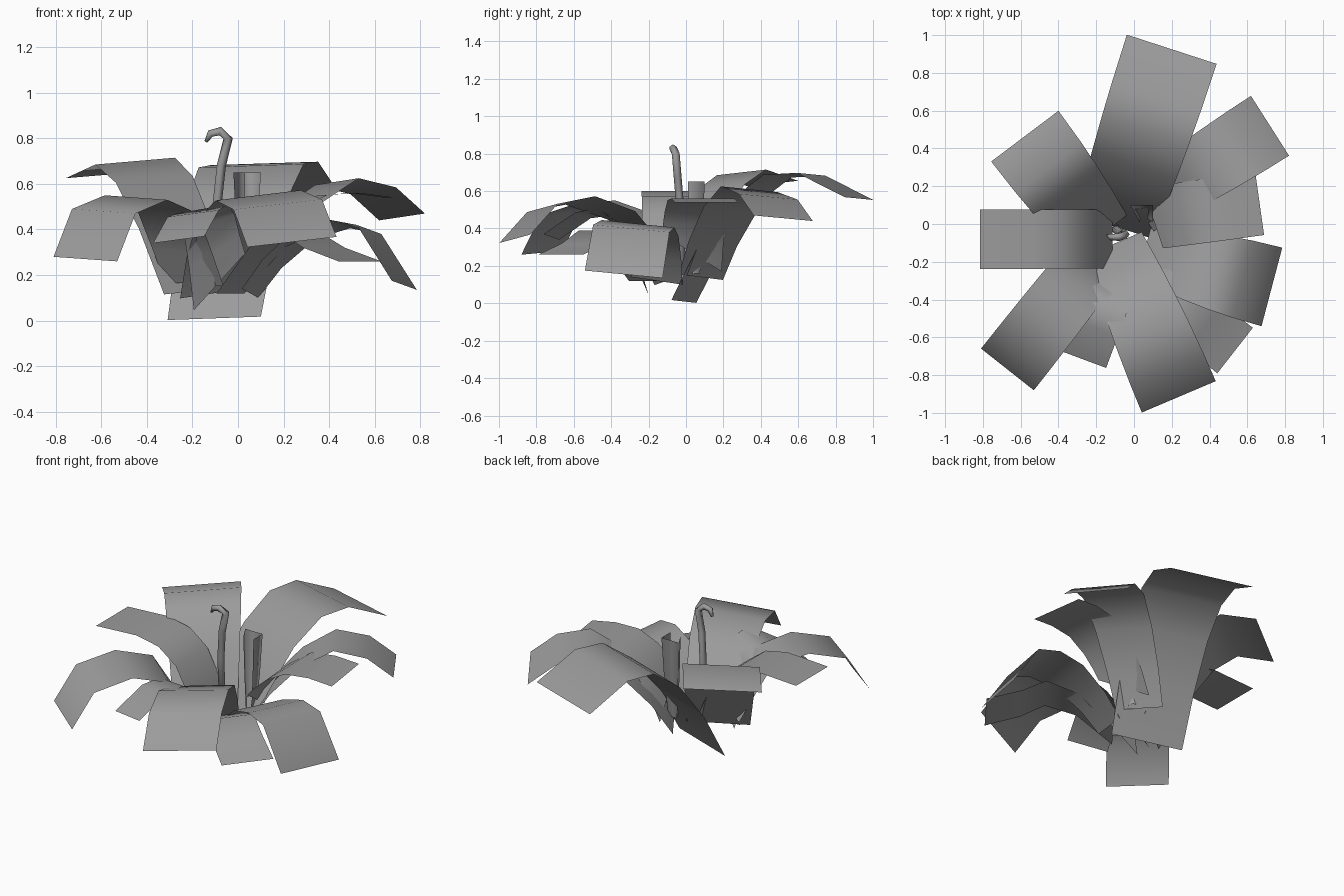
import bpy
from math import cos, sin, radians
from mathutils import Vector

if "Cube" in bpy.data.objects:
    bpy.data.objects.remove(bpy.data.objects["Cube"])

grey = bpy.data.materials.new("dark_grey")
grey.diffuse_color = (.33, .33, .33, 1)
grey.use_nodes = True
grey.node_tree.nodes["Principled BSDF"].inputs["Base Color"].default_value = grey.diffuse_color


def make_object(name, verts, faces):
    mesh = bpy.data.meshes.new(name)
    mesh.from_pydata(verts, [], faces)
    mesh.materials.append(grey)
    mesh.update()
    for p in mesh.polygons:
        p.use_smooth = True
    ob = bpy.data.objects.new(name, mesh)
    bpy.context.collection.objects.link(ob)
    return ob


def leaf(name, azimuth, tip, width, base_width, tilt, profile, base_tilt=None, skew=0):
    """Arching sheet: profile lists (distance back from tip, height).
    base_tilt and skew twist the foot of the sheet."""
    a = radians(azimuth)
    along, side = Vector((cos(a), sin(a), 0)), Vector((-sin(a), cos(a), 0))
    reach = profile[-1][0]
    base_tilt = tilt if base_tilt is None else base_tilt
    verts = []
    for d, z in profile:
        t = d / reach
        half = (width + (base_width - width) * t * t) / 2
        lift = tilt + (base_tilt - tilt) * t ** 6
        for s in (1, -1):
            p = Vector((tip[0], tip[1], 0)) - along * (d + s * skew * t ** 4) + side * half * s
            verts.append((p.x, p.y, max(0, z + s * lift / 2)))
    faces = [(2 * i, 2 * i + 1, 2 * i + 3, 2 * i + 2) for i in range(len(profile) - 1)]
    return make_object(name, verts, faces)


# Arching leaves around the crown
leaf("leaf_back", 72, (.20, .925), .50, .43, -.015,
     [(0, .56), (.27, .69), (.46, .68), (.65, .54), (.83, .30), (.985, .01)])
leaf("leaf_back_right", 32.5, (.72, .52), .375, .28, -.03,
     [(0, .455), (.15, .57), (.34, .61), (.53, .50), (.70, .32), (.82, .14)])
leaf("leaf_right", 8, (.665, .11), .34, .33, 0,
     [(0, .54), (.15, .56), (.30, .55), (.43, .47), (.52, .36), (.57, .27)],
     base_tilt=-.20, skew=.03)
leaf("leaf_right_front", -14.8, (.73, -.333), .43, .28, -.04,
     [(0, .155), (.16, .40), (.30, .425), (.45, .38), (.60, .25), (.70, .12)])
leaf("leaf_front_right_small", -38, (.535, -.67), .306, .20, 0,
     [(0, .26), (.20, .32), (.34, .39), (.52, .32), (.72, .12)])
leaf("leaf_front", -67, (.237, -.915), .425, .32, .045,
     [(0, .345), (.16, .51), (.38, .55), (.62, .47), (.78, .30), (.88, .12)])
leaf("leaf_front_left_small", 249.5, (-.26, -.72), .24, .24, .03,
     [(0, .355), (.18, .47), (.30, .49), (.38, .43), (.45, .30), (.51, .17)],
     base_tilt=.25)
leaf("leaf_front_left", 231.7, (-.67, -.77), .356, .33, -.02,
     [(0, .27), (.13, .48), (.36, .54), (.58, .48), (.69, .30), (.77, .16)])
leaf("leaf_left", 180, (-.815, -.08), .315, .31, 0,
     [(0, .585), (.28, .60), (.43, .57), (.55, .48), (.64, .31), (.70, .17)])
leaf("leaf_back_left", 127, (-.578, .465), .446, .36, -.03,
     [(0, .64), (.21, .70), (.35, .62), (.50, .42), (.66, .13)])

# Curled young shoot
path = [Vector(p) for p in ((-.09, -.02, .15), (-.095, -.03, .50), (-.075, -.045, .68),
        (-.045, -.055, .80), (-.08, -.07, .83), (-.12, -.07, .82), (-.14, -.06, .785))]
radii = (.02, .022, .022, .022, .021, .018, .008)
n, verts = 5, []
for i, p in enumerate(path):
    t = (path[min(i + 1, len(path) - 1)] - path[max(i - 1, 0)]).normalized()
    v = Vector((0, 1, 0))
    u = v.cross(t).normalized()
    v = t.cross(u)
    for k in range(n):
        a = 6.28319 * k / n
        verts.append(p + (u * cos(a) + v * sin(a)) * radii[i])
faces = [(i * n + k, i * n + (k + 1) % n, (i + 1) * n + (k + 1) % n, (i + 1) * n + k)
         for i in range(len(path) - 1) for k in range(n)]
faces += [tuple(range(n))[::-1], tuple(range(len(verts) - n, len(verts)))]
make_object("curled_shoot", verts, faces)

# Half-open upright leaf, folded around the centre
fold = ((.03, .01), (-.02, .10), (.10, .10), (.10, .01))
verts = []
for z, s in ((.16, .5), (.40, .8), (.65, 1)):
    verts += [(.04 + (x - .04) * s, .05 + (y - .05) * s, z) for x, y in fold]
faces = [(4 * r + k, 4 * r + k + 1, 4 * r + k + 5, 4 * r + k + 4)
         for r in range(2) for k in range(3)]
make_object("upright_young_leaf", verts, faces)
